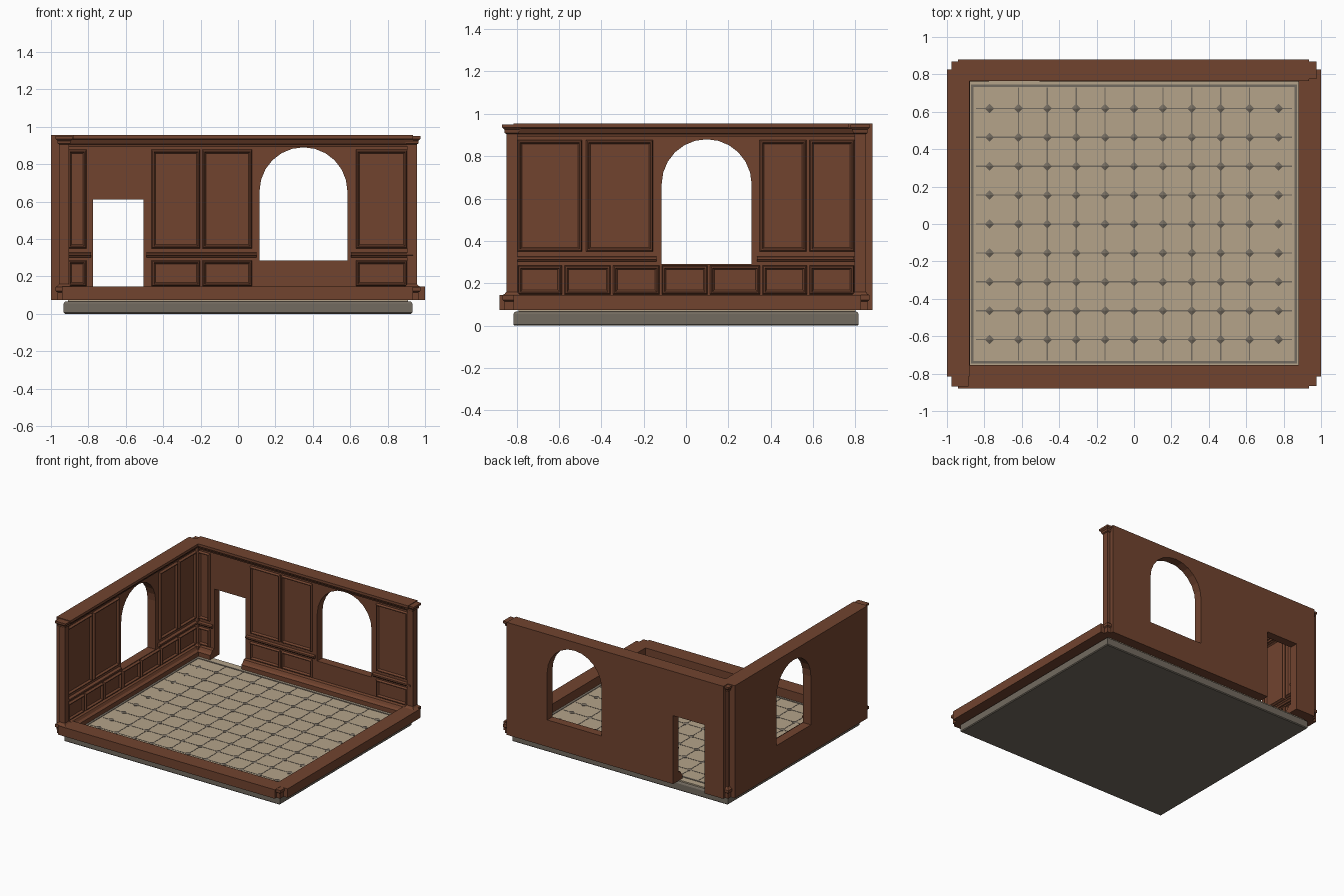
import bpy, bmesh, math
from mathutils import Vector

if "Cube" in bpy.data.objects:
    bpy.data.objects.remove(bpy.data.objects["Cube"])


def material(name, rgb):
    m = bpy.data.materials.new(name)
    m.diffuse_color = (*rgb, 1)
    m.use_nodes = True
    m.node_tree.nodes["Principled BSDF"].inputs["Base Color"].default_value = m.diffuse_color
    return m


WOOD = material("brown wood", (0.165, 0.057, 0.028))
TILE = material("beige tile", (0.46, 0.37, 0.255))
STONE = material("grey stone", (0.17, 0.145, 0.115))


def finish(name, bm, mat):
    bmesh.ops.recalc_face_normals(bm, faces=bm.faces)
    me = bpy.data.meshes.new(name)
    bm.to_mesh(me)
    bm.free()
    me.materials.append(mat)
    ob = bpy.data.objects.new(name, me)
    bpy.context.collection.objects.link(ob)
    return ob


def loft(bm, rings):
    """Closed solid through equal-length rings of points."""
    rows = [[bm.verts.new(p) for p in r] for r in rings]
    n = len(rows[0])
    for a, b in zip(rows, rows[1:]):
        for i in range(n):
            j = (i + 1) % n
            bm.faces.new((a[i], a[j], b[j], b[i]))
    bm.faces.new(rows[0])
    bm.faces.new(rows[-1])


def rect(x0, x1, y0, y1, z):
    return [(x0, y0, z), (x1, y0, z), (x1, y1, z), (x0, y1, z)]


def box(bm, x0, x1, y0, y1, z0, z1):
    loft(bm, [rect(x0, x1, y0, y1, z0), rect(x0, x1, y0, y1, z1)])


# Wall spaces: u runs along the wall, d goes into the room, z is up
def back(u, d, z):
    return Vector((u, 0.815 - d, z))


def left(u, d, z):
    return Vector((-0.93 + d, u, z))


def moulding(bm, place, u0, u1, profile):
    loft(bm, [[place(u, d, z) for d, z in profile] for u in (u0, u1)])


def frame(bm, place, u0, u1, z0, z1):
    """Panel with a raised moulded border."""
    rings = []
    for inset, d in ((0, -0.003), (0, 0.008), (0.006, 0.018), (0.012, 0.018),
                     (0.016, 0.008), (0.02, 0.003)):
        a, b, c, e = u0 + inset, u1 - inset, z0 + inset, z1 - inset
        rings.append([place(a, d, c), place(b, d, c), place(b, d, e), place(a, d, e)])
    loft(bm, rings)


def cut(wall, place, outline):
    """Cut an opening through a wall."""
    bm = bmesh.new()
    loft(bm, [[place(u, d, z) for u, z in outline] for d in (-0.2, 0.2)])
    cutter = finish("opening_cutter", bm, WOOD)
    cutter.hide_render = True
    mod = wall.modifiers.new("opening", 'BOOLEAN')
    mod.operation = 'DIFFERENCE'
    mod.solver = 'EXACT'
    mod.object = cutter
    bpy.context.view_layer.objects.active = wall
    bpy.ops.object.modifier_apply(modifier=mod.name)
    bpy.data.objects.remove(cutter)


def arch(u0, u1, z0, top, n=12):
    r, c = (u1 - u0) / 2, (u0 + u1) / 2
    pts = [(u0, z0), (u1, z0)]
    pts += [(c + r * math.cos(math.pi * i / n), top - r + r * math.sin(math.pi * i / n))
            for i in range(n + 1)]
    return pts


# Stone slab with softened edges, and the bed under the walls
bm = bmesh.new()
loft(bm, [rect(-0.932 + e, 0.932 - e, -0.815 + e, 0.815 - e, z)
          for e, z in ((0.006, 0), (0, 0.006), (0, 0.054), (0.004, 0.062), (0.01, 0.066))])
finish("stone_slab", bm, STONE)
bm = bmesh.new()
box(bm, -0.91, 0.91, -0.79, 0.80, 0.064, 0.076)
finish("tiled_floor", bm, TILE)

# Grout lines and border strip
P = 0.1545
bm = bmesh.new()
for i in range(-4, 5):
    box(bm, i * P - 0.003, i * P + 0.003, -0.73, 0.73, 0.075, 0.0775)
    box(bm, -0.845, 0.845, i * P - 0.003, i * P + 0.003, 0.075, 0.0775)
for s in (-1, 1):
    xs = sorted((s * 0.857, s * 0.872))
    ys = sorted((s * 0.732, s * 0.747))
    box(bm, *xs, -0.747, 0.747, 0.075, 0.079)
    box(bm, -0.872, 0.872, *ys, 0.075, 0.079)
finish("floor_grout", bm, STONE)

# Small diamond studs at the tile corners
bm = bmesh.new()
for i in range(-5, 6):
    for j in range(-4, 5):
        rings = [[(i * P + r * math.cos(k * math.pi / 2), j * P + r * math.sin(k * math.pi / 2), z)
                  for k in range(4)] for r, z in ((0.025, 0.075), (0.025, 0.078), (0.003, 0.085))]
        loft(bm, rings)
finish("floor_diamonds", bm, STONE)

# Tall walls with door and arched windows
bm = bmesh.new()
box(bm, -0.94, 0.935, 0.815, 0.88, 0.075, 0.955)
wall = finish("back_wall", bm, WOOD)
cut(wall, back, [(-0.775, 0.05), (-0.505, 0.05), (-0.505, 0.61), (-0.775, 0.61)])
cut(wall, back, arch(0.115, 0.585, 0.285, 0.89))
bm = bmesh.new()
box(bm, -1.0, -0.93, -0.815, 0.825, 0.075, 0.955)
wall = finish("left_wall", bm, WOOD)
cut(wall, left, arch(-0.115, 0.31, 0.29, 0.88))

# Mouldings as (depth, height) profiles
CROWN = [(-0.01, 0.893), (0.01, 0.893), (0.014, 0.905), (0.022, 0.908),
         (0.035, 0.932), (0.05, 0.935), (0.05, 0.955), (-0.01, 0.955)]
RAIL = [(-0.01, 0.302), (0.012, 0.302), (0.018, 0.31), (0.026, 0.313), (0.026, 0.325), (-0.01, 0.328)]
SKIRT = [(-0.01, 0.075), (0.052, 0.075), (0.052, 0.11), (0.035, 0.12), (0.025, 0.14), (-0.01, 0.145)]
for name, profile, b_spans, l_spans in (
        ("crown_moulding", CROWN, [(-0.94, 0.935)], [(-0.815, 0.825)]),
        ("chair_rail", RAIL, [(-0.93, -0.785), (-0.49, 0.10), (0.605, 0.935)],
         [(-0.815, -0.14), (0.335, 0.815)]),
        ("skirting", SKIRT, [(-0.93, -0.775), (-0.505, 0.935)], [(-0.815, 0.815)])):
    bm = bmesh.new()
    for place, spans in ((back, b_spans), (left, l_spans)):
        for u0, u1 in spans:
            moulding(bm, place, u0, u1, profile)
    finish(name, bm, WOOD)

# Wall panels
bm = bmesh.new()
for u0, u1 in ((-0.91, -0.81), (-0.462, -0.202), (-0.19, 0.075), (0.63, 0.905)):
    frame(bm, back, u0, u1, 0.35, 0.877)
    frame(bm, back, u0, u1, 0.148, 0.285)
for u0, u1 in ((-0.795, -0.49), (-0.472, -0.155), (0.348, 0.568), (0.582, 0.795)):
    frame(bm, left, u0, u1, 0.35, 0.877)
edges = (-0.80, -0.58, -0.35, -0.12, 0.108, 0.355, 0.577, 0.80)
for u0, u1 in zip(edges, edges[1:]):
    frame(bm, left, u0 + 0.006, u1 - 0.006, 0.148, 0.285)
finish("wall_panels", bm, WOOD)

# Low walls on the open sides
bm = bmesh.new()
box(bm, -0.94, 0.935, -0.88, -0.755, 0.075, 0.145)
finish("front_low_wall", bm, WOOD)
bm = bmesh.new()
box(bm, 0.88, 1.0, -0.815, 0.825, 0.075, 0.145)
finish("right_low_wall", bm, WOOD)

# Corner posts with moulded base and cap
BASE = [(0.036, 0.075), (0.036, 0.115), (0.045, 0.122), (0.045, 0.144)]
SHAFT = [(0.034, 0.15), (0.026, 0.16), (0.026, 0.905), (0.034, 0.91),
         (0.036, 0.925), (0.046, 0.935), (0.046, 0.95)]
for name, sx, sy, rings in (("back_left_post", -1, 1, BASE + SHAFT),
                            ("back_right_post", 1, 1, BASE + SHAFT),
                            ("front_left_post", -1, -1, BASE + SHAFT),
                            ("front_right_post", 1, -1, BASE)):
    bm = bmesh.new()
    x, y = sx * 0.93, sy * 0.822
    loft(bm, [rect(x - h, x + h, y - h, y + h, z) for h, z in rings])
    finish(name, bm, WOOD)
